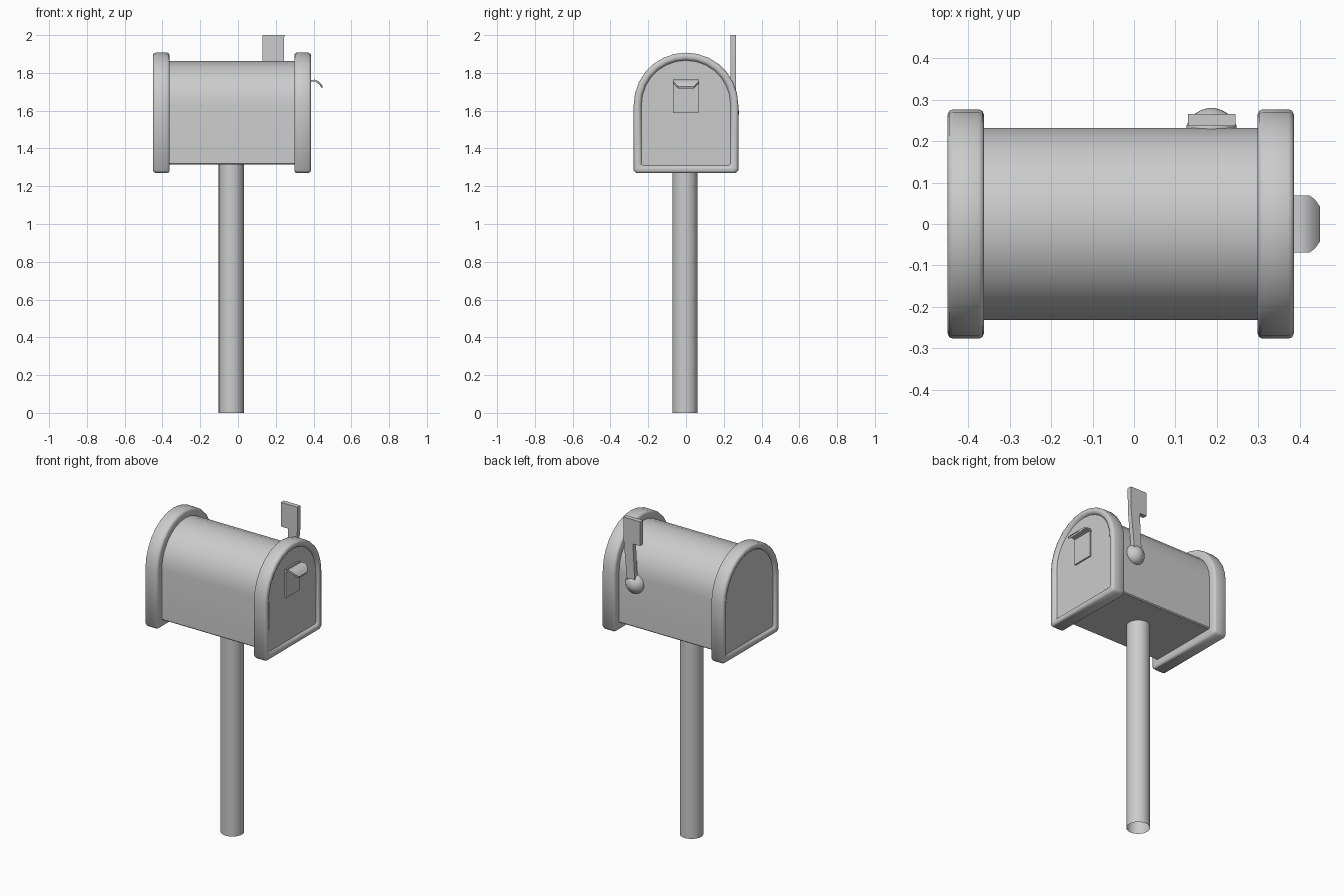
import bpy, bmesh, math
from mathutils import Vector

if "Cube" in bpy.data.objects:
    bpy.data.objects.remove(bpy.data.objects["Cube"])


def finish(name, bm, angle=35):
    bmesh.ops.recalc_face_normals(bm, faces=bm.faces[:])
    me = bpy.data.meshes.new(name)
    bm.to_mesh(me)
    bm.free()
    ob = bpy.data.objects.new(name, me)
    bpy.context.collection.objects.link(ob)
    bpy.ops.object.select_all(action='DESELECT')
    ob.select_set(True)
    bpy.context.view_layer.objects.active = ob
    bpy.ops.object.shade_smooth_by_angle(angle=math.radians(angle))
    return ob


def arch(x, inset, corner=0.014, n=14):
    """Tunnel outline in the YZ plane, shrunk by inset."""
    w, b, zc = 0.277 - inset, 1.27 + inset, 1.63
    pts = [(x, w * math.cos(math.pi * i / n), zc + w * math.sin(math.pi * i / n))
           for i in range(n + 1)]
    return pts + [(x, -w, b + corner), (x, -w + corner, b),
                  (x, w - corner, b), (x, w, b + corner)]


def loft(name, sections, caps=True, angle=35):
    bm = bmesh.new()
    rings = [[bm.verts.new(p) for p in s] for s in sections]
    for a, b in zip(rings, rings[1:]):
        for i in range(len(a)):
            j = (i + 1) % len(a)
            bm.faces.new((a[i], a[j], b[j], b[i]))
    if caps:
        bm.faces.new(rings[0])
        bm.faces.new(rings[-1])
    return finish(name, bm, angle)


def prism(name, pts, depth):
    bm = bmesh.new()
    f = bm.faces.new([bm.verts.new(p) for p in pts])
    ext = bmesh.ops.extrude_face_region(bm, geom=[f])
    vs = [g for g in ext['geom'] if isinstance(g, bmesh.types.BMVert)]
    bmesh.ops.translate(bm, verts=vs, vec=Vector(depth))
    return finish(name, bm)


# Box body
loft("box_body", [arch(-0.38, 0.045, 0.006), arch(0.32, 0.045, 0.006)])

# Rounded end rims, each with a recessed end panel
rim = [(0.0, 0.047), (0.0, 0.013), (0.004, 0.004), (0.013, 0.0), (0.075, 0.0),
       (0.084, 0.004), (0.088, 0.013), (0.088, 0.026), (0.084, 0.034), (0.072, 0.041)]
for name, x0, s in (("door_end", 0.298, 1), ("back_end", -0.362, -1)):
    loft(name, [arch(x0 + s * dx, d, 0.014 if d < 0.03 else 0.008) for dx, d in rim], angle=50)

# Post, an open tube
post = [[(-0.035 + 0.067 * math.cos(math.tau * i / 24), -0.005 + 0.067 * math.sin(math.tau * i / 24), z)
         for i in range(24)] for z in (0, 1.33)]
loft("post", post, caps=False)

# Door handle: flat plate and curved pull lip
prism("handle_plate", [(0.365, -0.07, 1.588), (0.365, 0.065, 1.588),
                       (0.365, 0.065, 1.765), (0.365, -0.07, 1.765)], (0.014, 0, 0))
path = [(0.368, 1.752), (0.390, 1.763), (0.408, 1.764), (0.424, 1.757), (0.438, 1.744), (0.449, 1.728)]
half = [0.069, 0.069, 0.069, 0.069, 0.058, 0.042]
t = 0.01
loft("handle_lip", [[(x, -h, z), (x, h, z), (x - t * 0.4, h, z - t), (x - t * 0.4, -h, z - t)]
                    for (x, z), h in zip(path, half)], angle=40)

# Signal flag: tapered arm with a square tab
flag = [(0.166, 1.59), (0.180, 1.85), (0.130, 1.85), (0.130, 2.0),
        (0.245, 2.0), (0.243, 1.85), (0.218, 1.59)]
prism("signal_flag", [(x, 0.236, z) for x, z in flag], (0, 0.029, 0))

# Domed pivot of the flag
dome = [(0.225, 0.060), (0.238, 0.060), (0.252, 0.054), (0.265, 0.042), (0.275, 0.025), (0.280, 0.008)]
loft("flag_pivot", [[(0.187 + r * math.cos(math.tau * i / 20), y, 1.59 + r * math.sin(math.tau * i / 20))
                     for i in range(20)] for y, r in dome], angle=50)
